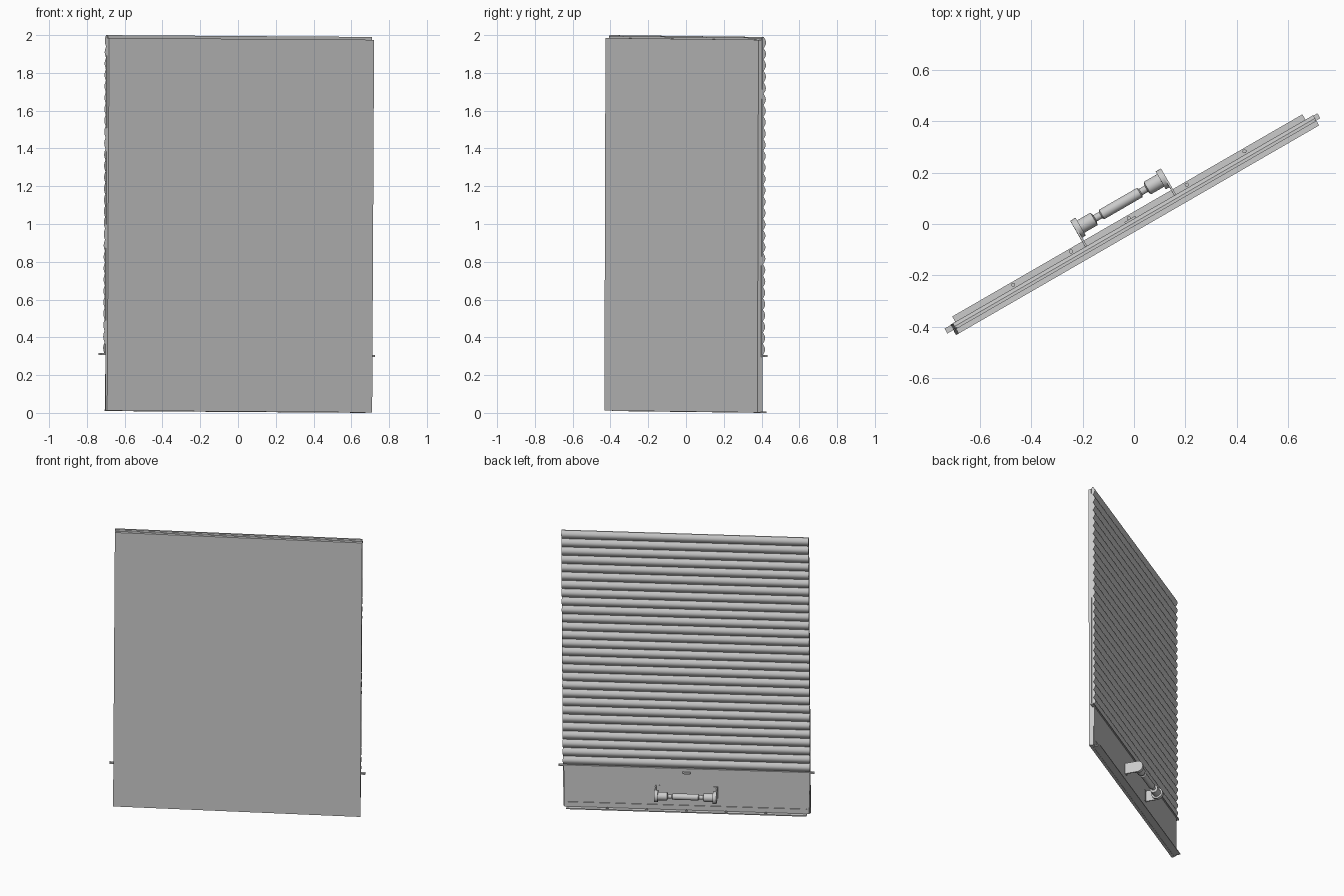
import bpy, bmesh, math
from mathutils import Matrix

cube = bpy.data.objects.get("Cube")
if cube:
    bpy.data.objects.remove(cube, do_unlink=True)

steel = bpy.data.materials.new("grey_steel")
steel.use_nodes = True
GREY = (0.6, 0.6, 0.6, 1)
steel.diffuse_color = GREY
steel.node_tree.nodes["Principled BSDF"].inputs["Base Color"].default_value = GREY

# The door is built straight (x wide, +y towards the slats), then turned and slightly tilted
PLACE = (Matrix.Translation((0, 0, 1)) @ Matrix.Rotation(math.radians(30), 4, 'Z')
         @ Matrix.Rotation(0.006, 4, 'Y') @ Matrix.Translation((0, 0, -1)))


def finish(name, bm, smooth=False):
    bmesh.ops.recalc_face_normals(bm, faces=bm.faces)
    bm.transform(PLACE)
    mesh = bpy.data.meshes.new(name)
    bm.to_mesh(mesh)
    bm.free()
    mesh.materials.append(steel)
    obj = bpy.data.objects.new(name, mesh)
    bpy.context.collection.objects.link(obj)
    if smooth:
        bpy.ops.object.select_all(action='DESELECT')
        obj.select_set(True)
        bpy.context.view_layer.objects.active = obj
        bpy.ops.object.shade_smooth_by_angle(angle=math.radians(40))
    return obj


def box(name, x, y, z):
    bm = bmesh.new()
    size = [b - a for a, b in (x, y, z)]
    mid = [(a + b) / 2 for a, b in (x, y, z)]
    bmesh.ops.create_cube(bm, size=1, matrix=Matrix.Translation(mid) @ Matrix.Diagonal((*size, 1)))
    return finish(name, bm)


def extrude_x(name, profile, x0, x1, smooth=False):
    """Extrude a closed (y, z) outline along x."""
    bm = bmesh.new()
    face = bm.faces.new([bm.verts.new((x0, y, z)) for y, z in profile])
    new = bmesh.ops.extrude_face_region(bm, geom=[face])["geom"]
    bmesh.ops.translate(bm, vec=(x1 - x0, 0, 0),
                        verts=[v for v in new if isinstance(v, bmesh.types.BMVert)])
    return finish(name, bm, smooth)


def lathe_x(name, profile, y, z, sides=20):
    """Spin an (x, radius) outline about an axis along x."""
    bm = bmesh.new()
    rings = [[bm.verts.new((x, y + r * math.cos(i * math.tau / sides),
                            z + r * math.sin(i * math.tau / sides))) for i in range(sides)]
             for x, r in profile]
    for a, b in zip(rings, rings[1:]):
        for i in range(sides):
            j = (i + 1) % sides
            bm.faces.new((a[i], a[j], b[j], b[i]))
    bm.faces.new(rings[0])
    bm.faces.new(rings[-1])
    return finish(name, bm, True)


# Front sheet, core and lower back sheet
box("front_panel", (-0.81, 0.81), (-0.028, -0.008), (0.007, 1.98))
box("core_panel", (-0.805, 0.805), (-0.008, 0.003), (0.009, 1.99))
box("lower_panel", (-0.802, 0.802), (0.003, 0.008), (0.009, 0.31))

# Ribbed curtain
SLATS, LOW, HIGH, STEPS = 28, 0.31, 1.995, 8
pitch = (HIGH - LOW) / SLATS
ribs = [(0.004 + 0.014 * math.sin(math.pi * s / STEPS), LOW + pitch * (n + s / STEPS))
        for n in range(SLATS) for s in range(STEPS)]
extrude_x("ribbed_curtain", [(-0.004, LOW)] + ribs + [(0.004, HIGH), (-0.004, HIGH)],
          -0.81, 0.81, True)

# Ledge under the curtain, with a small centre latch
box("curtain_ledge", (-0.838, 0.838), (-0.006, 0.016), (0.301, 0.311))
box("centre_latch", (-0.025, 0.025), (0.006, 0.025), (0.275, 0.285))

# Angled bottom rail and its bolts
box("bottom_rail_foot", (-0.787, 0.787), (0.004, 0.042), (0.005, 0.012))
box("bottom_rail_back", (-0.787, 0.787), (0.006, 0.013), (0.010, 0.045))
for n in range(5):
    x = -0.52 + n * 0.26
    bm = bmesh.new()
    bmesh.ops.create_cone(bm, cap_ends=True, segments=8, radius1=0.008, radius2=0.008,
                          depth=0.008, matrix=Matrix.Translation((x, 0.03, 0.015)))
    finish(f"rail_bolt_{n + 1}", bm)

# Pull handle: two rounded brackets, end flanges and a turned grip
GRIP_Y, GRIP_Z, R = 0.095, 0.145, 0.04
arc = [(GRIP_Y + R * math.cos(a), GRIP_Z + R * math.sin(a))
       for a in (math.pi * (i / 12 - 0.5) for i in range(13))]
bracket = [(0.008, GRIP_Z - R)] + arc + [(0.008, GRIP_Z + R)]
for side, sign in (("left", 1), ("right", -1)):
    extrude_x(f"{side}_handle_bracket", bracket, sign * 0.196, sign * 0.204)
    lathe_x(f"{side}_handle_flange", [(sign * 0.18, R), (sign * 0.197, R)], GRIP_Y, GRIP_Z)
    foot = sorted((sign * 0.175, sign * 0.204))
    box(f"{side}_bracket_foot", foot, (0.007, 0.014), (GRIP_Z - R, GRIP_Z + R))

half = [(0.0, 0.021), (0.085, 0.021), (0.09, 0.014), (0.115, 0.014), (0.12, 0.028), (0.185, 0.028)]
lathe_x("handle_grip", [(-x, r) for x, r in reversed(half[1:])] + half, GRIP_Y, GRIP_Z)
